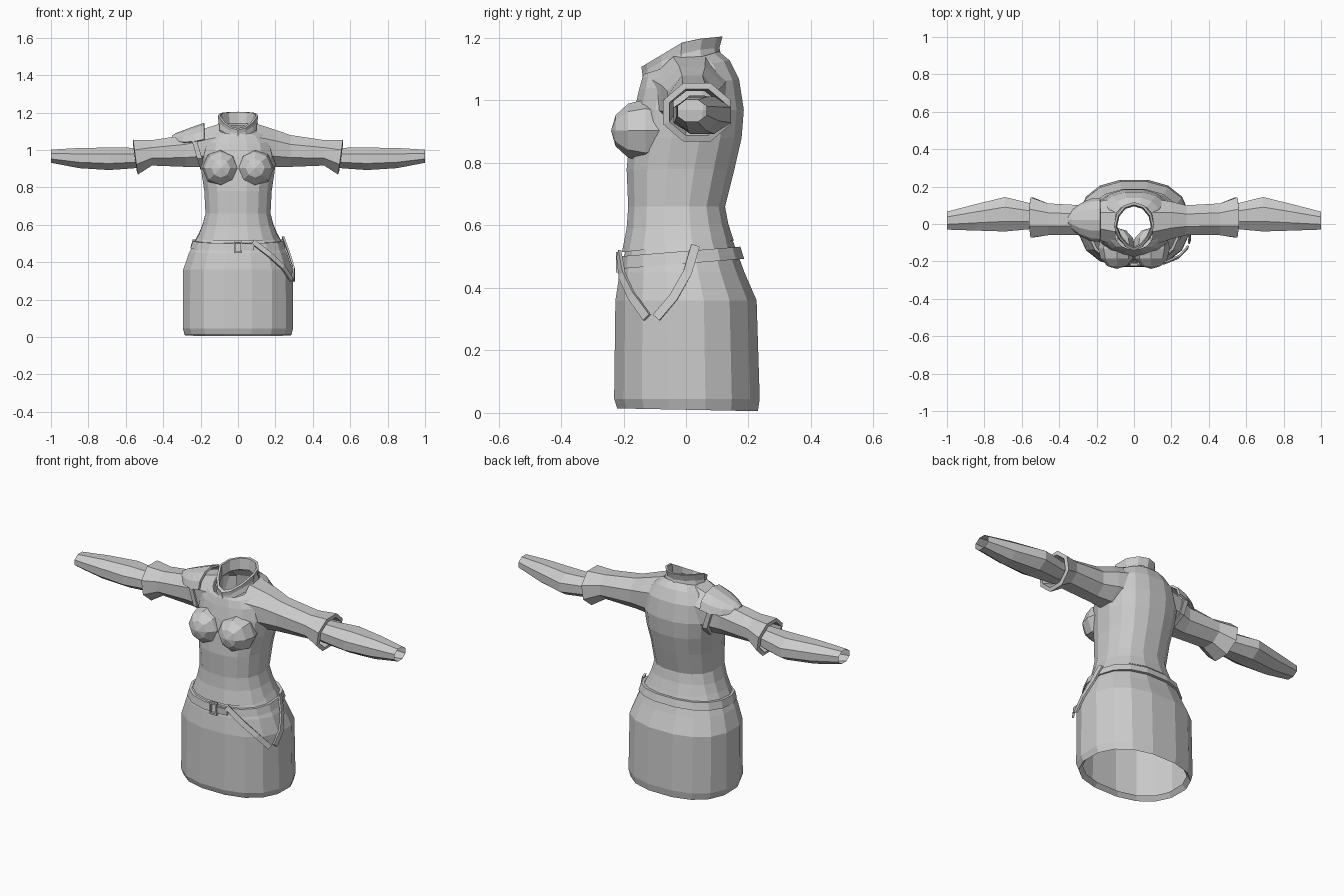
import bpy, bmesh
from math import sin, cos, pi
from mathutils import Vector

cube = bpy.data.objects.get("Cube")
if cube:
    bpy.data.objects.remove(cube)

mat = bpy.data.materials.new("plain_grey")
mat.use_nodes = True
GREY = (0.6, 0.6, 0.6, 1)
mat.diffuse_color = GREY
mat.node_tree.nodes["Principled BSDF"].inputs["Base Color"].default_value = GREY


def finish(name, bm, thick=0):
    bmesh.ops.recalc_face_normals(bm, faces=bm.faces)
    me = bpy.data.meshes.new(name)
    bm.to_mesh(me)
    bm.free()
    me.materials.append(mat)
    ob = bpy.data.objects.new(name, me)
    bpy.context.collection.objects.link(ob)
    if thick:
        mod = ob.modifiers.new("Thickness", 'SOLIDIFY')
        mod.thickness = thick
        mod.offset = 0
    return ob


def loft(name, rings, closed=True, thick=0):
    """Bridge rows of points with quads."""
    bm = bmesh.new()
    rows = [[bm.verts.new(p) for p in ring] for ring in rings]
    n = len(rows[0])
    for a, b in zip(rows, rows[1:]):
        for i in range(n if closed else n - 1):
            j = (i + 1) % n
            bm.faces.new((a[i], a[j], b[j], b[i]))
    return finish(name, bm, thick)


def signed_pow(v, p):
    return abs(v) ** p * (1 if v >= 0 else -1)


def oval(n, p=1.0, half=True):
    """Unit superellipse points whose extent is exactly one."""
    pts = [(2 * pi * (i + (0.5 if half else 0)) / n) for i in range(n)]
    pts = [(signed_pow(cos(a), p), signed_pow(sin(a), p)) for a in pts]
    m = max(c for c, s in pts)
    return [(c / m, s / m) for c, s in pts]


def body_ring(z, hw, front, back, tilt=0, n=16, p=0.85):
    mid, ry = (front + back) / 2, (back - front) / 2
    return [(hw * c, mid + ry * s, z + tilt * (mid + ry * s)) for c, s in oval(n, p)]


def arm_ring(side, x, y, z, ry, rz, tilt=0.0):
    return [(side * (x + tilt * rz * s), y + ry * c, z + rz * s) for c, s in oval(8)]


# Skirt with turned-in hem
loft("skirt", [body_ring(*r) for r in (
    (0.035, 0.265, -0.20, 0.21), (0.01, 0.284, -0.22, 0.23, -0.02),
    (0.045, 0.295, -0.23, 0.236), (0.36, 0.293, -0.226, 0.226),
    (0.45, 0.262, -0.212, 0.187), (0.55, 0.212, -0.19, 0.145, 0.1))])

# Fitted top, from flared hem to neckline
loft("fitted_top", [body_ring(*r) for r in (
    (0.535, 0.205, -0.195, 0.145, 0.1), (0.535, 0.217, -0.205, 0.153, 0.1),
    (0.60, 0.19, -0.19, 0.135, 0.05), (0.66, 0.174, -0.185, 0.125),
    (0.78, 0.18, -0.19, 0.155), (0.88, 0.195, -0.18, 0.178),
    (0.97, 0.205, -0.165, 0.185), (1.05, 0.19, -0.15, 0.17, 0.1),
    (1.10, 0.15, -0.14, 0.14, 0.2), (1.125, 0.108, -0.135, 0.105, 0.3))])

# Bust cups
for side, label in ((1, "left"), (-1, "right")):
    bm = bmesh.new()
    bmesh.ops.create_uvsphere(bm, u_segments=8, v_segments=6, radius=1)
    for v in bm.verts:
        x, y, z = v.co
        v.co = (side * 0.092 + 0.1 * x, -0.13 - 0.11 * z, 0.903 + 0.1 * y)
    finish(label + "_bust", bm)


# Standing collar, pointed and low at the front
def collar_ring(hw, front, back, drop, n=12):
    mid, ry = (front + back) / 2, (back - front) / 2
    ring = []
    for c, s in oval(n, 1, False):
        y = mid + ry * s
        x = hw * c * (1 + 0.3 * min(s, 0))
        z = 1.193 + 0.1 * max(y, 0) + 0.6 * min(y, 0)
        ring.append((x, y, z - drop * (1 if y > -0.05 else 0.6)))
    return ring


loft("collar", [collar_ring(*r) for r in (
    (0.118, -0.14, 0.115, 0.075), (0.104, -0.14, 0.107, 0.035),
    (0.108, -0.143, 0.117, 0), (0.096, -0.128, 0.103, 0),
    (0.09, -0.12, 0.095, 0.06))])

# Short sleeves with flared cuffs, and long under-sleeves
for side, label in ((1, "left"), (-1, "right")):
    loft(label + "_sleeve", [arm_ring(side, *r) for r in (
        (0.10, 0.01, 1.02, 0.125, 0.12), (0.20, 0.02, 1.008, 0.10, 0.10),
        (0.28, 0.02, 0.995, 0.08, 0.085), (0.46, 0.025, 0.985, 0.085, 0.068),
        (0.548, 0.035, 0.962, 0.108, 0.093, 0.14), (0.552, 0.035, 0.962, 0.088, 0.074, 0.14),
        (0.47, 0.03, 0.975, 0.07, 0.055))])
    loft(label + "_under_sleeve", [arm_ring(side, *r) for r in (
        (0.48, 0.035, 0.965, 0.06, 0.05), (0.56, 0.042, 0.957, 0.07, 0.055),
        (0.69, 0.052, 0.953, 0.092, 0.06), (0.85, 0.035, 0.957, 0.07, 0.054),
        (1.0, 0.018, 0.967, 0.048, 0.035))])

# Shoulder guard on the right, with its strap round the sleeve
loft("shoulder_guard", [
    [(x, 0.022 + hw * cos(pi * i / 6), low + (top - low) * sin(pi * i / 6)) for i in range(7)]
    for x, hw, low, top in ((-0.18, 0.112, 1.055, 1.14), (-0.23, 0.108, 1.045, 1.122),
                            (-0.29, 0.08, 1.04, 1.10), (-0.33, 0.045, 1.047, 1.085),
                            (-0.35, 0.015, 1.06, 1.072))], False, 0.012)
loft("guard_strap", [arm_ring(-1, *r) for r in (
    (0.205, 0.02, 1.0, 0.10, 0.10, 0.3), (0.205, 0.02, 1.0, 0.11, 0.11, 0.3),
    (0.232, 0.02, 1.0, 0.107, 0.107, 0.3), (0.232, 0.02, 1.0, 0.09, 0.09, 0.3))])

# Belt
loft("belt", [body_ring(z, 0.236 + d + f, -0.204 - d - f / 2, 0.168 + d + f, 0.08)
              for z, d, f in ((0.478, -0.01, 0.012), (0.478, 0.006, 0.012),
                              (0.518, 0.006, 0), (0.518, -0.02, 0))])


# Hanging straps on the left hip
def ribbon(name, points, width):
    pts = [Vector(p) for p in points]
    rows = []
    for i, p in enumerate(pts):
        along = pts[min(i + 1, len(pts) - 1)] - pts[max(i - 1, 0)]
        across = along.cross(Vector((p.x, p.y, 0))).normalized() * width / 2
        rows.append([p - across, p + across])
    loft(name, rows, False, 0.01)


ribbon("front_hip_strap", [(0.08, -0.215, 0.51), (0.17, -0.205, 0.44),
                           (0.24, -0.175, 0.375), (0.287, -0.125, 0.305)], 0.028)
ribbon("side_hip_strap", [(0.24, 0.03, 0.535), (0.272, 0.005, 0.45),
                          (0.298, -0.04, 0.37), (0.297, -0.095, 0.305)], 0.028)


# Buckle frame and belt tip
def box(name, centre, size):
    bm = bmesh.new()
    bmesh.ops.create_cube(bm, size=1)
    for v in bm.verts:
        v.co = Vector(centre) + Vector(a * b for a, b in zip(v.co, size))
    finish(name, bm)


for dx in (-0.018, 0.018):
    box("buckle_side", (dx, -0.217, 0.482), (0.009, 0.014, 0.066))
for dz in (-0.029, 0.029):
    box("buckle_bar", (0, -0.217, 0.482 + dz), (0.045, 0.014, 0.009))
box("belt_tip", (0.05, -0.214, 0.482), (0.07, 0.012, 0.034))
